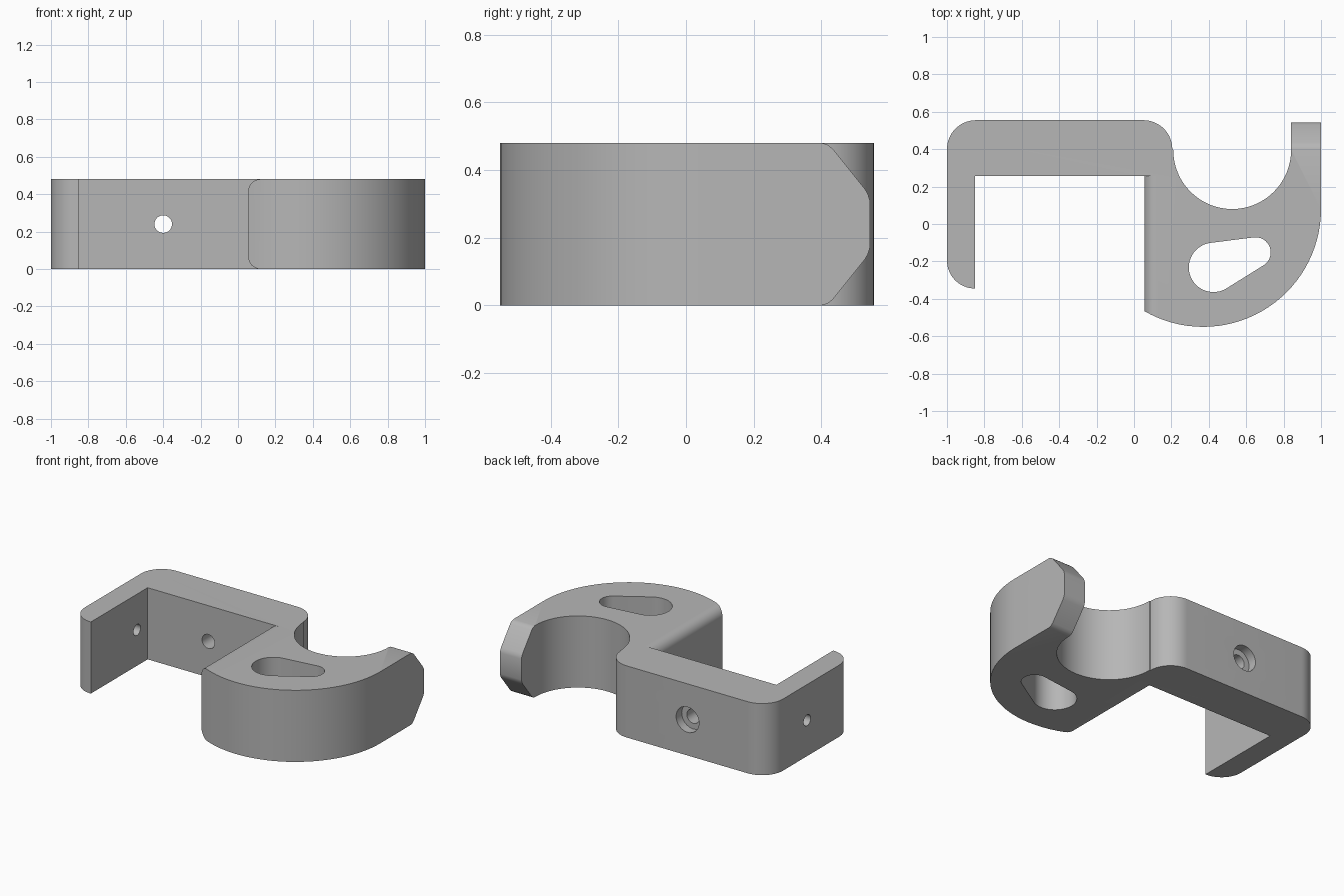
import bpy
import bmesh
from math import sin, cos, pi, radians, atan2, acos, hypot
from mathutils import Vector

if "Cube" in bpy.data.objects:
    bpy.data.objects.remove(bpy.data.objects["Cube"], do_unlink=True)

H = 0.48          # height of the bracket
MID = H / 2

grey = bpy.data.materials.new("plain grey")
grey.use_nodes = True
colour = (0.47, 0.47, 0.47, 1)
grey.diffuse_color = colour
grey.node_tree.nodes["Principled BSDF"].inputs["Base Color"].default_value = colour


def arc(cx, cy, r, start, end, steps=16):
    """Points on an arc, angles in degrees."""
    angles = [radians(start + (end - start) * i / steps) for i in range(steps + 1)]
    return [(cx + r * cos(a), cy + r * sin(a)) for a in angles]


def prism(name, points, to_3d, sweep):
    """Extrude a flat profile placed by to_3d along the sweep vector."""
    bm = bmesh.new()
    face = bm.faces.new([bm.verts.new(to_3d(u, v)) for u, v in points])
    moved = bmesh.ops.extrude_face_region(bm, geom=[face])["geom"]
    verts = [g for g in moved if isinstance(g, bmesh.types.BMVert)]
    bmesh.ops.translate(bm, verts=verts, vec=Vector(sweep))
    bmesh.ops.recalc_face_normals(bm, faces=bm.faces)
    mesh = bpy.data.meshes.new(name)
    bm.to_mesh(mesh)
    bm.free()
    mesh.materials.append(grey)
    obj = bpy.data.objects.new(name, mesh)
    bpy.context.collection.objects.link(obj)
    return obj


def cut(target, cutter):
    """Subtract the cutter from the target and discard it."""
    cutter.hide_render = True
    mod = target.modifiers.new("cut", 'BOOLEAN')
    mod.operation = 'DIFFERENCE'
    mod.solver = 'EXACT'
    mod.object = cutter
    bpy.context.view_layer.objects.active = target
    bpy.ops.object.modifier_apply(modifier=mod.name)
    bpy.data.objects.remove(cutter, do_unlink=True)


# Bracket outline: clamp leg, back bar and curved hook
outline = [(-0.85, 0.257), (0.055, 0.257)]
outline += arc(0.37, 0.08, 0.63, 240, 360, 32)
outline += [(1.0, 0.543), (0.84, 0.543)]
outline += arc(0.525, 0.395, 0.315, 0, -180, 32)
outline += arc(0.05, 0.4, 0.155, 0, 90)
outline += arc(-0.845, 0.4, 0.155, 90, 180)
outline += arc(-0.85, -0.195, 0.15, 180, 270)
bracket = prism("hook_bracket", outline, lambda x, y: (x, y, 0), (0, 0, H))

# Tapered slot through the hook: two circles joined by tangents
(ax, ay, ar), (bx, by, br) = (0.425, -0.232, 0.132), (0.65, -0.152, 0.081)
axis = atan2(by - ay, bx - ax) * 180 / pi
spread = acos((ar - br) / hypot(bx - ax, by - ay)) * 180 / pi
slot = arc(ax, ay, ar, axis + spread, axis + 360 - spread, 24)
slot += arc(bx, by, br, axis - spread, axis + spread)
cut(bracket, prism("slot_cutter", slot, lambda x, y: (x, y, -0.1), (0, 0, 1)))

# Screw hole with counterbore in the bar, and a smaller hole in the leg
for r, y, depth in ((0.047, 0.1, 0.6), (0.085, 0.495, 0.2)):
    circle = arc(-0.4, MID, r, 0, 360, 32)[:-1]
    cut(bracket, prism("bar_hole_cutter", circle,
                       lambda x, z, y=y: (x, y, z), (0, depth, 0)))
circle = arc(0.145, MID, 0.037, 0, 360, 32)[:-1]
cut(bracket, prism("leg_hole_cutter", circle,
                   lambda y, z: (-1.1, y, z), (0.4, 0, 0)))

# Chamfered hook tip and rounded inner edge, the same above and below
tip = [(0.4, H), (0.418, 0.475), (0.434, 0.462), (0.53, 0.342),
       (0.538, 0.327), (0.543, 0.31), (0.6, 0.31), (0.6, 0.6), (0.4, 0.6)]
R = 0.065
rounding = arc(0.055 + R, H - R, R, 180, 90, 10)
rounding += [(0.055 + R, 0.6), (0, 0.6), (0, H - R)]
for flip in (False, True):
    def level(z, flip=flip):
        return H - z if flip else z
    cut(bracket, prism("tip_cutter", tip,
                       lambda y, z: (0.75, y, level(z)), (0.4, 0, 0)))
    cut(bracket, prism("edge_cutter", rounding,
                       lambda x, z: (x, -0.7, level(z)), (0, 0.957, 0)))

# Smooth curved walls, keep machined edges crisp
bpy.ops.object.select_all(action='DESELECT')
bracket.select_set(True)
bpy.context.view_layer.objects.active = bracket
bpy.ops.object.shade_smooth_by_angle(angle=radians(25))
